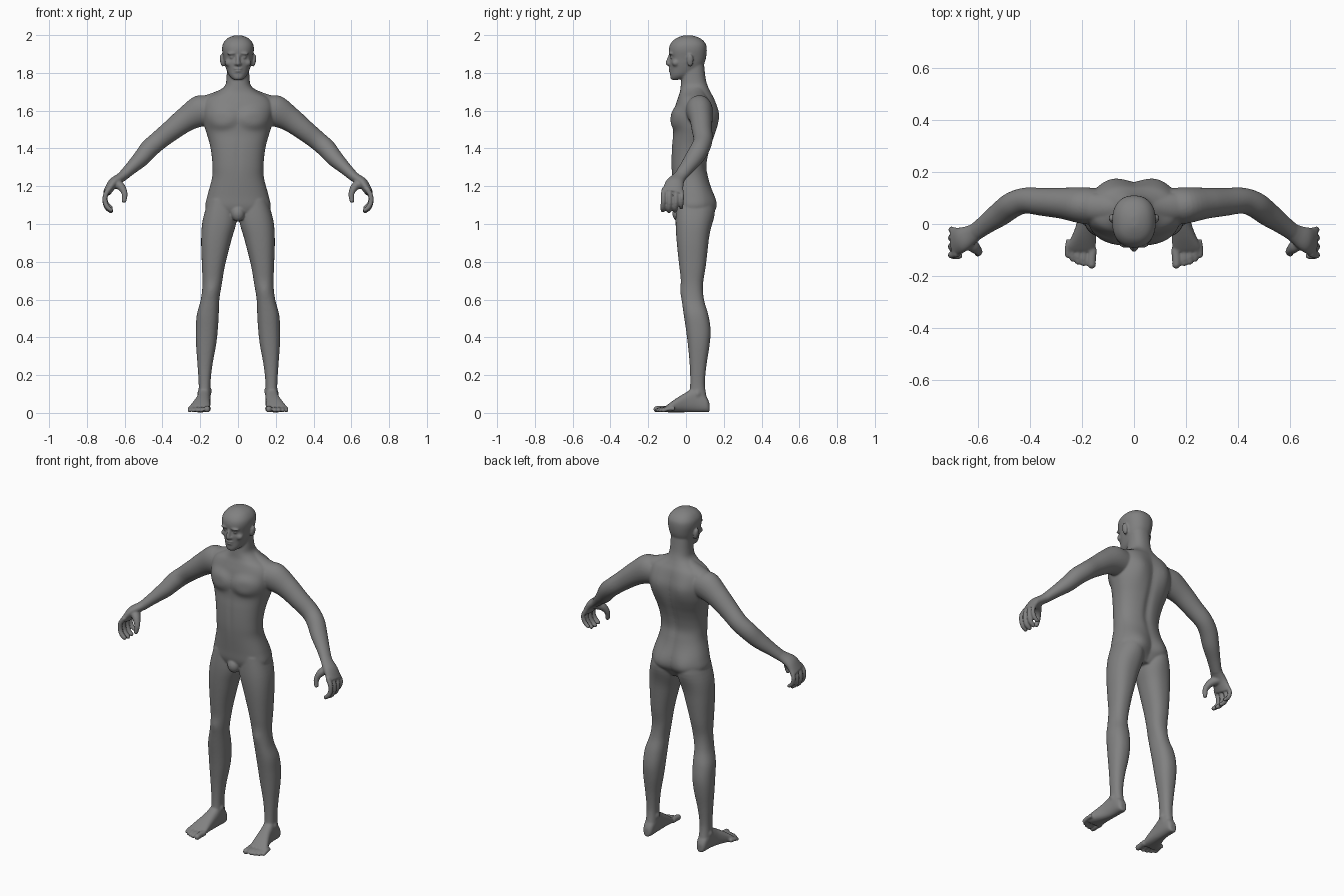
import bpy, bmesh
from math import cos, sin, pi, exp
from mathutils import Vector, Matrix

bm = bmesh.new()


def ring(c, u, v, n, power=2.3):
    pts = []
    for i in range(n):
        a, e = 2 * pi * i / n, 2 / power
        ca, sa = cos(a), sin(a)
        pts.append(c + u * (abs(ca) ** e * (1 if ca > 0 else -1))
                   + v * (abs(sa) ** e * (1 if sa > 0 else -1)))
    return pts


def loft(rings, steps=5):
    """Skin through key rings with smooth interpolation; returns vertices."""
    rows = []
    last = len(rings) - 1
    for i in range(last):
        quad = [rings[max(0, min(last, i + k))] for k in (-1, 0, 1, 2)]
        for s in range(steps + (i == last - 1)):
            t = s / steps
            rows.append([bm.verts.new(0.5 * (2 * b + (c - a) * t + (2 * a - 5 * b + 4 * c - d) * t * t
                                             + (3 * b - a - 3 * c + d) * t ** 3))
                         for a, b, c, d in zip(*quad)])
    n = len(rows[0])
    for lo, hi in zip(rows, rows[1:]):
        for j in range(n):
            bm.faces.new((lo[j], lo[(j + 1) % n], hi[(j + 1) % n], hi[j]))
    bm.faces.new(rows[0][::-1])
    bm.faces.new(rows[-1])
    return [v for r in rows for v in r]


def stack(sections, n=40):
    """Horizontal sections: z, centre x, half width, front y, back y."""
    return loft([ring(Vector((x, (f + b) / 2, z)), Vector((rx, 0, 0)), Vector((0, (b - f) / 2, 0)), n)
                 for z, x, rx, f, b in sections])


def limb(path, ref=(0, 1, 0), n=24, tip=0.0):
    """Sections across a path: x, y, z, radius, radius along ref."""
    pts = [Vector(p[:3]) for p in path]
    rings = []
    for i, p in enumerate(path):
        t = (pts[min(i + 1, len(pts) - 1)] - pts[max(i - 1, 0)]).normalized()
        v = Vector(ref)
        v = (v - t * v.dot(t)).normalized()
        rings.append(ring(pts[i], t.cross(v) * p[3], v * p[4], n, 2))
    loft(rings)
    if tip:
        blob(pts[-1], (tip, tip, tip))


def blob(c, size, rot=0.0):
    m = Matrix.Translation(c) @ Matrix.Rotation(rot, 4, 'Y') @ Matrix.Diagonal((*size, 1))
    bmesh.ops.create_uvsphere(bm, u_segments=24, v_segments=16, radius=1, matrix=m)


def swell(verts, side, x, z, rx, rz, amount, power=2):
    """Push the front (side -1) or back (side 1) out in a soft oval, on both halves."""
    for v in verts:
        if (v.co.y - .03) * side > 0:
            d = (((abs(v.co.x) - x) / rx) ** 2 + ((v.co.z - z) / rz) ** 2) ** .5
            fade = min(1, abs(v.co.y - .03) / .05)
            v.co.y += side * amount * fade * exp(-d ** power)


# leg
leg = stack([(1.13, .085, .070, -.05, .11), (1.02, .097, .090, -.055, .128), (.915, .115, .080, -.05, .12),
             (.78, .130, .061, -.036, .105), (.68, .137, .051, -.024, .09), (.60, .148, .049, -.022, .095),
             (.52, .160, .058, -.012, .118), (.44, .165, .058, 0, .13), (.36, .169, .053, .01, .125),
             (.25, .175, .039, .02, .108), (.15, .177, .031, .022, .1), (.07, .177, .033, .015, .112)])
swell(leg, -1, .142, .65, .03, .04, .008)
swell(leg, 1, .08, 1.09, .09, .085, .034)
for ax, az in ((.150, .115), (.205, .10)):
    blob((ax, .06, az), (.011, .018, .022))

# foot: sections along y (y, centre x, half width, height)
loft([ring(Vector((x, y, h / 2 + .003)), Vector((w, 0, 0)), Vector((0, 0, h / 2)), 32, 2.5)
      for y, x, w, h in [(.124, .178, .018, .05), (.105, .178, .03, .085), (.05, .179, .034, .13),
                         (0, .184, .038, .105), (-.05, .194, .047, .075), (-.085, .202, .055, .050),
                         (-.105, .204, .053, .034)]])
for x, y, r in ((.163, -.156, .017), (.194, -.152, .012), (.216, -.146, .012),
                (.237, -.135, .011), (.256, -.120, .011)):
    limb([(x - .004, y + .06, .022, r, r), (x, y + .025, .021, r, r), (x, y, r + .002, r, r)],
         (1, 0, 0), 16, r)

# arm
limb([(.12, .065, 1.60, .075, .07), (.20, .072, 1.598, .083, .070), (.275, .08, 1.555, .066, .06),
      (.35, .085, 1.498, .056, .054), (.42, .09, 1.442, .051, .05), (.47, .073, 1.398, .050, .050),
      (.515, .04, 1.345, .044, .048), (.57, 0, 1.292, .033, .039), (.617, -.035, 1.247, .026, .034)], n=32)

# hand
limb([(.60, -.022, 1.263, .026, .034), (.625, -.04, 1.243, .026, .038), (.662, -.060, 1.215, .027, .049),
      (.695, -.071, 1.165, .021, .057)])
for y, drop, r in ((-.120, .005, .0135), (-.087, 0, .014), (-.054, .003, .0135), (-.022, .018, .012)):
    limb([(.680, y * .9 - .007, 1.19, r, r), (.701, y, 1.155, r, r), (.704, y, 1.115 + drop, r, r),
          (.692, y - .003, 1.085 + drop, r, r), (.672, y - .003, 1.068 + drop, r * .9, r * .9)], n=16, tip=r * .9)
limb([(.650, -.06, 1.215, .027, .032), (.618, -.088, 1.196, .022, .024), (.600, -.106, 1.16, .016, .016),
      (.603, -.113, 1.123, .013, .013)], n=16, tip=.013)

# slope from neck to shoulder
limb([(.02, .055, 1.71, .042, .045), (.08, .06, 1.672, .042, .05), (.15, .065, 1.645, .042, .055),
      (.21, .072, 1.625, .045, .05)], n=24)

# ear, cheek, brow, eyeball
blob((.085, .022, 1.866), (.011, .018, .034), .15)
blob((.046, -.054, 1.853), (.024, .021, .02))
blob((.030, -.080, 1.903), (.028, .013, .008), .1)
blob((.032, -.072, 1.884), (.013, .013, .011))

# mirror the paired parts
copy = bmesh.ops.duplicate(bm, geom=bm.verts[:] + bm.edges[:] + bm.faces[:])['geom']
for v in copy:
    if isinstance(v, bmesh.types.BMVert):
        v.co.x *= -1

# torso and neck
torso = stack([(1.015, 0, .05, 0, .10), (1.05, 0, .14, -.04, .115), (1.09, 0, .172, -.058, .133),
               (1.15, 0, .162, -.064, .135), (1.24, 0, .138, -.073, .120), (1.30, 0, .135, -.077, .110),
               (1.36, 0, .139, -.077, .118), (1.42, 0, .149, -.074, .134), (1.47, 0, .163, -.069, .148),
               (1.52, 0, .178, -.068, .157), (1.58, 0, .188, -.064, .160), (1.63, 0, .186, -.055, .152),
               (1.67, 0, .160, -.042, .142), (1.70, 0, .105, -.032, .128), (1.73, 0, .070, -.028, .115),
               (1.77, 0, .061, -.024, .104), (1.85, 0, .058, -.015, .095)], 96)
# chest, shoulder blades, buttocks, spine groove, belly line
swell(torso, -1, .088, 1.562, .085, .056, .019, 4)
swell(torso, 1, .09, 1.575, .07, .10, .022)
swell(torso, 1, .08, 1.09, .085, .085, .034)
swell(torso, 1, 0, 1.38, .022, .18, -.010)
swell(torso, -1, 0, 1.37, .014, .11, -.004)
blob((0, -.038, 1.055), (.036, .034, .042))

# head with sunken eye sockets
head = stack([(1.763, 0, .020, -.076, -.045), (1.772, 0, .034, -.082, 0), (1.79, 0, .049, -.084, .04),
              (1.82, 0, .062, -.084, .082), (1.85, 0, .071, -.086, .097), (1.88, 0, .077, -.087, .106),
              (1.92, 0, .084, -.091, .110), (1.95, 0, .081, -.084, .106), (1.975, 0, .065, -.064, .087),
              (1.99, 0, .043, -.037, .06), (1.999, 0, .015, -.01, .03)], 72)
swell(head, -1, .032, 1.884, .017, .014, -.012)

# nose, lips, chin
limb([(0, -.080, 1.897, .008, .010), (0, -.091, 1.872, .010, .011), (0, -.097, 1.850, .012, .012)], n=16, tip=.012)
for s in (-1, 1):
    blob((s * .012, -.088, 1.847), (.008, .010, .008))
blob((0, -.083, 1.822), (.024, .0105, .006))
blob((0, -.082, 1.809), (.021, .0105, .006))
blob((0, -.072, 1.778), (.022, .012, .012))

# fuse all parts into one smooth skin
bmesh.ops.recalc_face_normals(bm, faces=bm.faces[:])
mesh = bpy.data.meshes.new("body")
bm.to_mesh(mesh)
bm.free()
skin = bpy.data.materials.new("dark_grey")
skin.diffuse_color = (.22, .22, .22, 1)
mesh.materials.append(skin)
body = bpy.data.objects.new("body", mesh)
bpy.context.collection.objects.link(body)
remesh = body.modifiers.new("fuse", 'REMESH')
remesh.mode = 'VOXEL'
remesh.voxel_size = .005
remesh.use_smooth_shade = True
smooth = body.modifiers.new("soften", 'SMOOTH')
smooth.factor = .5
smooth.iterations = 8
